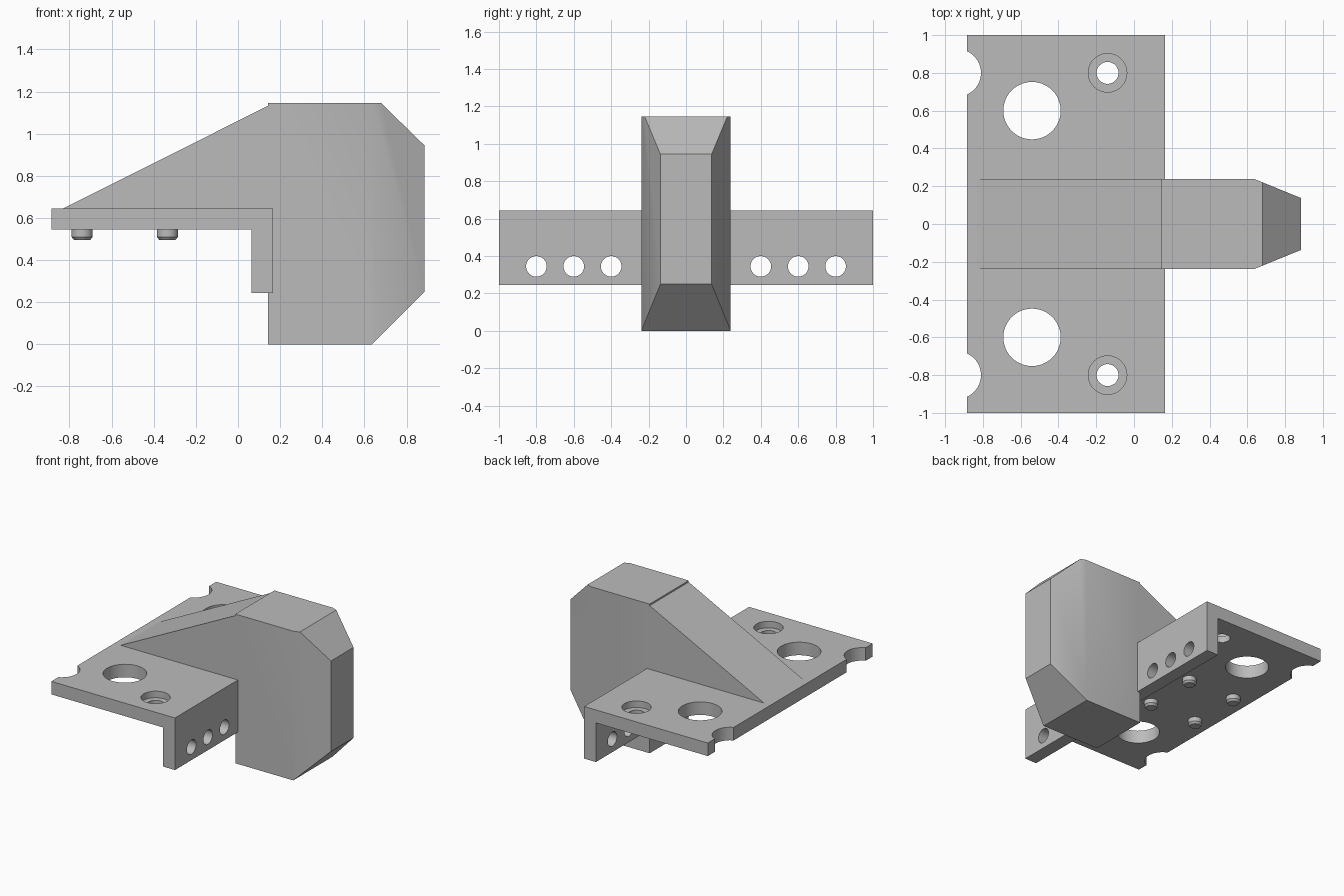
import bpy, bmesh, math
from mathutils import Vector

cube = bpy.data.objects.get("Cube")
if cube:
    bpy.data.objects.remove(cube, do_unlink=True)

grey = bpy.data.materials.new("light_grey")
grey.use_nodes = True
colour = (0.5, 0.5, 0.5, 1)
grey.diffuse_color = colour
grey.node_tree.nodes["Principled BSDF"].inputs["Base Color"].default_value = colour


def make_object(name, bm):
    bmesh.ops.recalc_face_normals(bm, faces=bm.faces[:])
    mesh = bpy.data.meshes.new(name)
    bm.to_mesh(mesh)
    bm.free()
    mesh.materials.append(grey)
    obj = bpy.data.objects.new(name, mesh)
    bpy.context.collection.objects.link(obj)
    return obj


def prism(points, vector):
    """Extrude a closed outline along a vector."""
    bm = bmesh.new()
    face = bm.faces.new([bm.verts.new(p) for p in points])
    new = bmesh.ops.extrude_face_region(bm, geom=[face])["geom"]
    verts = [g for g in new if isinstance(g, bmesh.types.BMVert)]
    bmesh.ops.translate(bm, verts=verts, vec=vector)
    return bm


def activate(obj):
    bpy.ops.object.select_all(action='DESELECT')
    obj.select_set(True)
    bpy.context.view_layer.objects.active = obj


def smooth(obj):
    activate(obj)
    bpy.ops.object.shade_smooth_by_angle(angle=math.radians(30))


def drill(obj, centre, radius, depth, axis='Z'):
    """Cut a round hole centred on a point."""
    bpy.ops.mesh.primitive_cylinder_add(
        vertices=48, radius=radius, depth=depth, location=centre,
        rotation=(0, math.pi / 2 if axis == 'X' else 0, 0))
    cutter = bpy.context.object
    cutter.name = "hole_cutter"
    cutter.hide_render = True
    mod = obj.modifiers.new("hole", 'BOOLEAN')
    mod.operation = 'DIFFERENCE'
    mod.solver = 'EXACT'
    mod.object = cutter
    activate(obj)
    bpy.ops.object.modifier_apply(modifier=mod.name)
    bpy.data.objects.remove(cutter, do_unlink=True)


# Angled mounting plate with its downward flange
outline = [(-0.885, 0.545), (0.065, 0.545), (0.065, 0.245),
           (0.165, 0.245), (0.165, 0.645), (-0.885, 0.645)]
plate = make_object("mounting_plate",
                    prism([(x, -1, z) for x, z in outline], (0, 2, 0)))
for side in (-1, 1):
    drill(plate, (-0.54, 0.6 * side, 0.595), 0.152, 0.4)
    drill(plate, (-0.936, 0.8 * side, 0.595), 0.126, 0.4)
    drill(plate, (-0.14, 0.8 * side, 0.595), 0.058, 0.4)
    drill(plate, (-0.14, 0.8 * side, 0.695), 0.102, 0.2)   # counterbore
    for y in (0.4, 0.6, 0.8):
        drill(plate, (0.115, y * side, 0.345), 0.055, 0.4, 'X')
smooth(plate)

# Tall block: tapered in plan, chamfered above and below its nose
W = 0.237
plan = [(0.143, -W), (0.64, -W), (0.885, -0.137),
        (0.885, 0.137), (0.64, W), (0.143, W)]
bm = prism([(x, y, 0) for x, y in plan], (0, 0, 1.145))
for point, normal in (((0.885, 0, 0.25), (1, 0, -1)),
                      ((0.885, 0, 0.945), (0.2, 0, 0.205))):
    geom = bm.verts[:] + bm.edges[:] + bm.faces[:]
    cut = bmesh.ops.bisect_plane(bm, geom=geom, plane_co=Vector(point),
                                 plane_no=Vector(normal).normalized(),
                                 clear_outer=True)["geom_cut"]
    rim = [g for g in cut if isinstance(g, bmesh.types.BMEdge)]
    bmesh.ops.contextual_create(bm, geom=rim)
smooth(make_object("nose_block", bm))

# Sloping rib joining the plate to the block
rib = [(-0.83, 0.645), (0.143, 0.645), (0.143, 1.133)]
make_object("sloping_rib", prism([(x, -W, z) for x, z in rib], (0, 2 * W, 0)))

# Locating pins with chamfered tips under the plate
for i, (x, y) in enumerate((x, y) for x in (-0.74, -0.335) for y in (-0.21, 0.21)):
    bm = bmesh.new()
    for r1, r2, low, high in ((0.05, 0.05, 0.51, 0.55), (0.038, 0.05, 0.495, 0.51)):
        part = bmesh.ops.create_cone(bm, cap_ends=True, segments=32, radius1=r1,
                                     radius2=r2, depth=high - low)
        bmesh.ops.translate(bm, verts=part["verts"], vec=(x, y, (low + high) / 2))
    smooth(make_object("locating_pin_%d" % (i + 1), bm))
